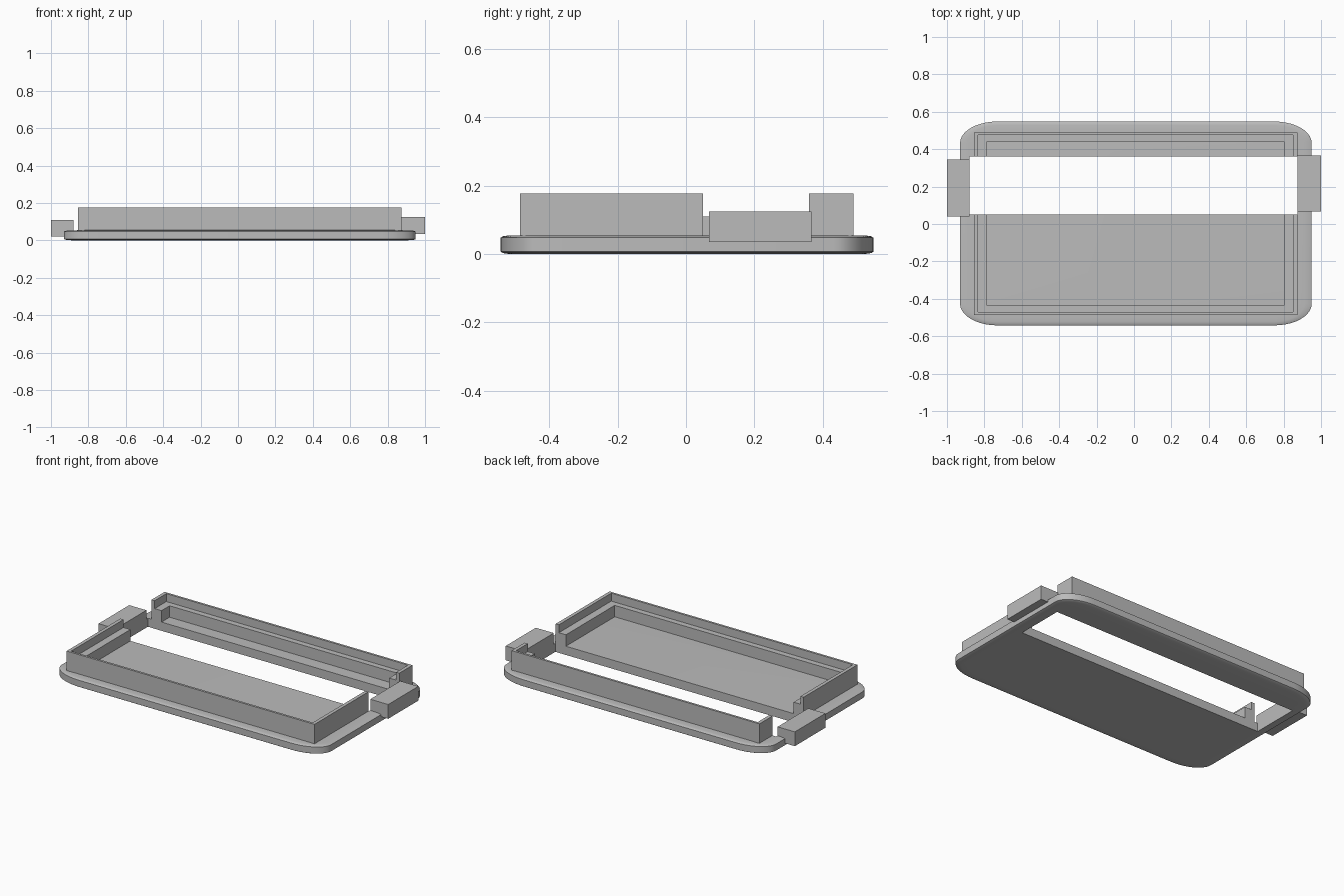
import bpy, bmesh, math

cube = bpy.data.objects.get("Cube")
if cube:
    bpy.data.objects.remove(cube, do_unlink=True)

GREY = (0.5, 0.5, 0.5, 1)
grey = bpy.data.materials.new("plain grey")
grey.use_nodes = True
grey.diffuse_color = GREY
grey.node_tree.nodes["Principled BSDF"].inputs["Base Color"].default_value = GREY

# Shared layout: window opening and rim centre
WIN_X, WIN_Y = (-0.88, 0.875), (0.05, 0.36)
TOP = 0.055


def loft(name, rings):
    """Skin a stack of matching (outline, z) rings and cap both ends."""
    bm = bmesh.new()
    loops = [[bm.verts.new((x, y, z)) for x, y in pts] for pts, z in rings]
    n = len(loops[0])
    for low, high in zip(loops, loops[1:]):
        for i in range(n):
            j = (i + 1) % n
            bm.faces.new((low[i], low[j], high[j], high[i]))
    bm.faces.new(loops[0][::-1])
    bm.faces.new(loops[-1])
    bmesh.ops.recalc_face_normals(bm, faces=bm.faces)
    mesh = bpy.data.meshes.new(name)
    bm.to_mesh(mesh)
    bm.free()
    mesh.materials.append(grey)
    obj = bpy.data.objects.new(name, mesh)
    bpy.context.collection.objects.link(obj)
    return obj


def box(name, xs, ys, zs):
    (a, b), (c, d) = xs, ys
    pts = [(a, c), (b, c), (b, d), (a, d)]
    return loft(name, [(pts, z) for z in zs])


def rounded(inset):
    """Rounded rectangle outline; the inset is twice as deep along x."""
    rx, ry = 0.20 - 2 * inset, 0.115 - inset
    pts = []
    steps = 10
    for q, (sx, sy) in enumerate([(1, 1), (-1, 1), (-1, -1), (1, -1)]):
        for i in range(steps + 1):
            t = math.pi / 2 * (q + i / steps)
            pts.append((0.01 + sx * 0.74 + rx * math.cos(t),
                        0.003 + sy * 0.43 + ry * math.sin(t)))
    return pts


# Base plate with softly rounded edges
profile = [(0.045, 0), (0.02, 0.001), (0.006, 0.003), (0, 0.007)]
rings = [(rounded(i), z) for i, z in profile]
rings += [(rounded(i), TOP - z) for i, z in reversed(profile)]
base = loft("base_plate", rings)

# Window cut through the plate
cutter = box("window_cutter", WIN_X, WIN_Y, (-0.1, 0.2))
cutter.hide_render = True
cut = base.modifiers.new("window", "BOOLEAN")
cut.operation = "DIFFERENCE"
cut.solver = "EXACT"
cut.object = cutter
bpy.context.view_layer.objects.active = base
base.select_set(True)
bpy.ops.object.modifier_apply(modifier=cut.name)
bpy.data.objects.remove(cutter, do_unlink=True)
bpy.ops.object.shade_smooth_by_angle(angle=math.radians(30))


def u_wall(name, outer, inner, end_y, side, height):
    """U-shaped wall, closed at the front (side -1) or back (side 1)."""
    (ox0, ox1, oy), (ix0, ix1, iy) = outer, inner
    cy = 0.0025
    oy, iy = cy + side * oy, cy + side * iy
    pts = [(ox0, end_y), (ox0, oy), (ox1, oy), (ox1, end_y),
           (ix1, end_y), (ix1, iy), (ix0, iy), (ix0, end_y)]
    return loft(name, [(pts, 0.052), (pts, height)])


# Tall rim and lower ledge, both interrupted by the window
RIM = (-0.855, 0.873, 0.488)
STEP = (-0.833, 0.851, 0.474)
INNER = (-0.785, 0.802, 0.438)
for place, end_y, side in (("front", WIN_Y[0], -1), ("back", WIN_Y[1], 1)):
    u_wall(place + "_rim", RIM, STEP, end_y, side, 0.177)
    u_wall(place + "_ledge", STEP, INNER, end_y, side, 0.127)

# Side tabs
box("right_tab", (-1.0, -0.88), (0.04, 0.345), (0.02, 0.11))
box("left_tab", (0.875, 1.0), (0.067, 0.367), (0.035, 0.125))
